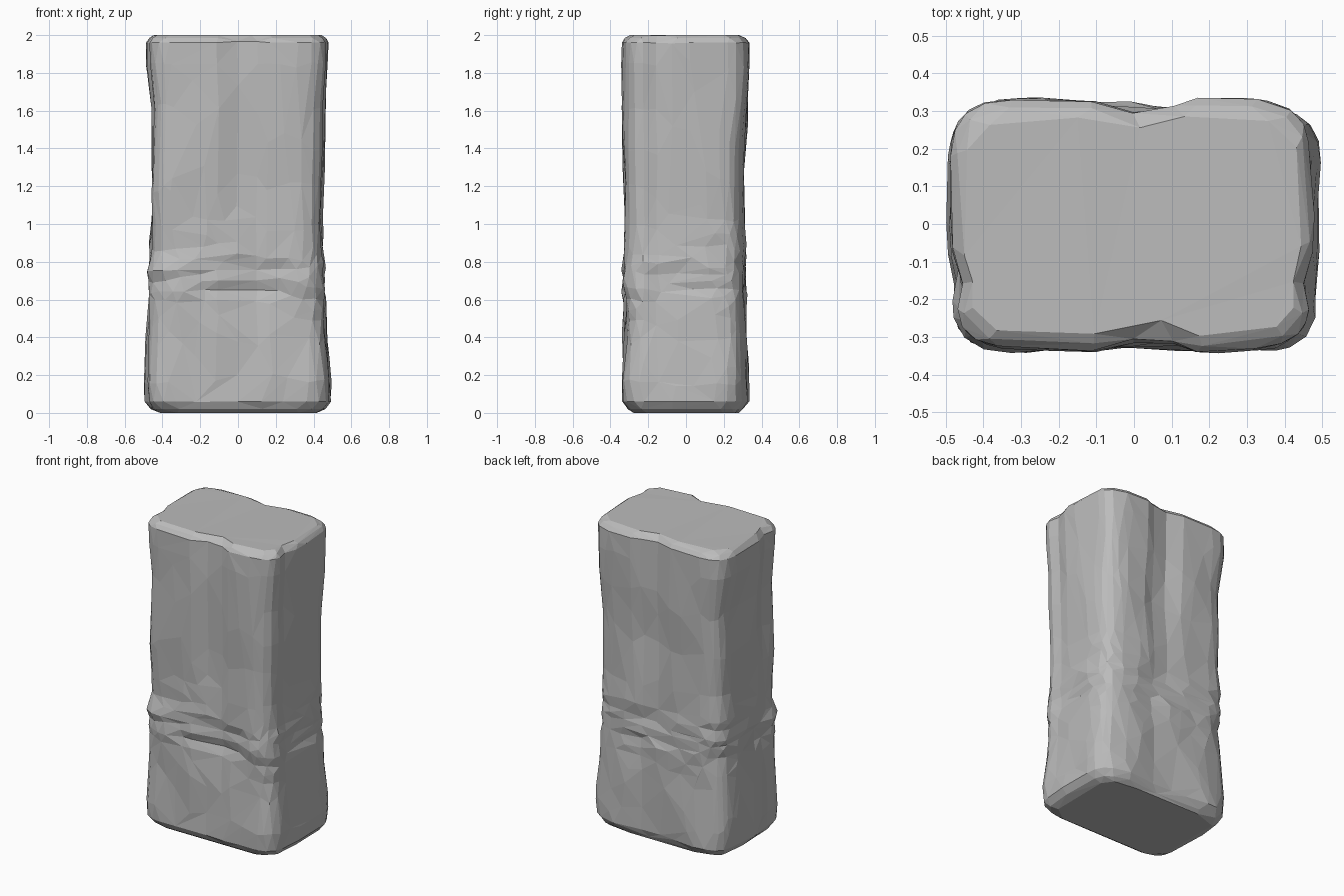
import bpy, bmesh, math
from mathutils import Vector, noise

cube = bpy.data.objects.get("Cube")
if cube:
    bpy.data.objects.remove(cube, do_unlink=True)

# Side positions at each height: z, left and right x, front and back y
LEVELS = [
    (0.0, -0.42, 0.42, -0.28, 0.28), (0.02, -0.46, 0.46, -0.31, 0.30),
    (0.06, -0.485, 0.485, -0.335, 0.325), (0.15, -0.49, 0.485, -0.335, 0.325),
    (0.4, -0.485, 0.465, -0.325, 0.315), (0.65, -0.465, 0.46, -0.32, 0.31),
    (0.75, -0.47, 0.455, -0.325, 0.315), (1.0, -0.46, 0.445, -0.32, 0.31),
    (1.3, -0.455, 0.45, -0.33, 0.31), (1.6, -0.455, 0.46, -0.335, 0.325),
    (1.85, -0.48, 0.475, -0.34, 0.33), (1.96, -0.48, 0.475, -0.335, 0.33),
    (1.985, -0.465, 0.46, -0.315, 0.31), (2.0, -0.445, 0.44, -0.29, 0.28),
]
COLUMNS = 72
ROWS = 60


def sample(z):
    """Interpolate the side positions at height z."""
    for a, b in zip(LEVELS, LEVELS[1:]):
        if z <= b[0]:
            t = (z - a[0]) / (b[0] - a[0])
            return [p + (q - p) * t for p, q in zip(a[1:], b[1:])]
    return LEVELS[-1][1:]


def bump(value, centre, width):
    return math.exp(-((value - centre) / width) ** 2)


def stone_point(angle, z):
    """Point on a rounded block, with worn grooves and creases."""
    x0, x1, y0, y1 = sample(z)
    c, s = math.cos(angle), math.sin(angle)
    power = 0.32
    u = math.copysign(abs(c) ** power, c)
    v = math.copysign(abs(s) ** power, s)
    x = (x0 + x1) / 2 + u * (x1 - x0) / 2
    y = (y0 + y1) / 2 + v * (y1 - y0) / 2
    outward = Vector((u ** 5, v ** 5, 0)).normalized()
    upper = min(1, max(0, (z - 0.6) / 0.9))
    # Upright grooves on the four sides
    groove = 0.0
    if v < -0.8:
        groove += 0.045 * bump(x, 0.05, 0.06) * (0.2 + upper)
        groove += 0.02 * bump(x, 0.25 * (z - 1.3), 0.05) * bump(z, 1.0, 0.2)
    elif v > 0.8:
        groove += 0.035 * bump(x, 0.04, 0.07) * (0.2 + upper)
    if abs(u) > 0.8:
        groove += 0.015 * bump(y, -0.16, 0.05) * (0.3 + upper)
    # Crumpled band across the lower middle, calmer above
    band = bump(z, 0.73, 0.17)
    fold = noise.noise(Vector((x * 5, y * 5, z * 14))) * band * 0.024
    rough = noise.noise(Vector((x * 5, y * 5, z * 3 + 7))) * (0.022 - 0.009 * upper)
    edge = min(1, z / 0.06, (2.0 - z) / 0.04 + 0.6)
    p = Vector((x, y, z)) + outward * ((fold + rough) * edge - groove)
    return p


# Stone block
bm = bmesh.new()
heights = sorted({l[0] for l in LEVELS} | {2.0 * i / ROWS for i in range(ROWS + 1)})
rings = []
for z in heights:
    ring = []
    for i in range(COLUMNS):
        # Even spacing around the perimeter
        t = 2 * math.pi * i / COLUMNS
        c, s = math.cos(t), math.sin(t)
        a = math.atan2(math.copysign(abs(s) ** 1.9, s), math.copysign(abs(c) ** 1.9, c))
        ring.append(bm.verts.new(stone_point(a, z)))
    rings.append(ring)
for low, high in zip(rings, rings[1:]):
    for i in range(COLUMNS):
        j = (i + 1) % COLUMNS
        bm.faces.new((low[i], low[j], high[j], high[i]))
bm.faces.new(list(reversed(rings[0])))
bm.faces.new(rings[-1])
bmesh.ops.triangulate(bm, faces=bm.faces[:])
bmesh.ops.recalc_face_normals(bm, faces=bm.faces[:])
mesh = bpy.data.meshes.new("stone_block")
bm.to_mesh(mesh)
bm.free()
block = bpy.data.objects.new("stone_block", mesh)
bpy.context.collection.objects.link(block)

# Chiselled facets
facets = block.modifiers.new("facets", "DECIMATE")
facets.ratio = 0.11

# Plain stone colour
stone = bpy.data.materials.new("grey_stone")
stone.use_nodes = True
grey = (0.5, 0.5, 0.5, 1)
stone.diffuse_color = grey
stone.node_tree.nodes["Principled BSDF"].inputs["Base Color"].default_value = grey
mesh.materials.append(stone)
